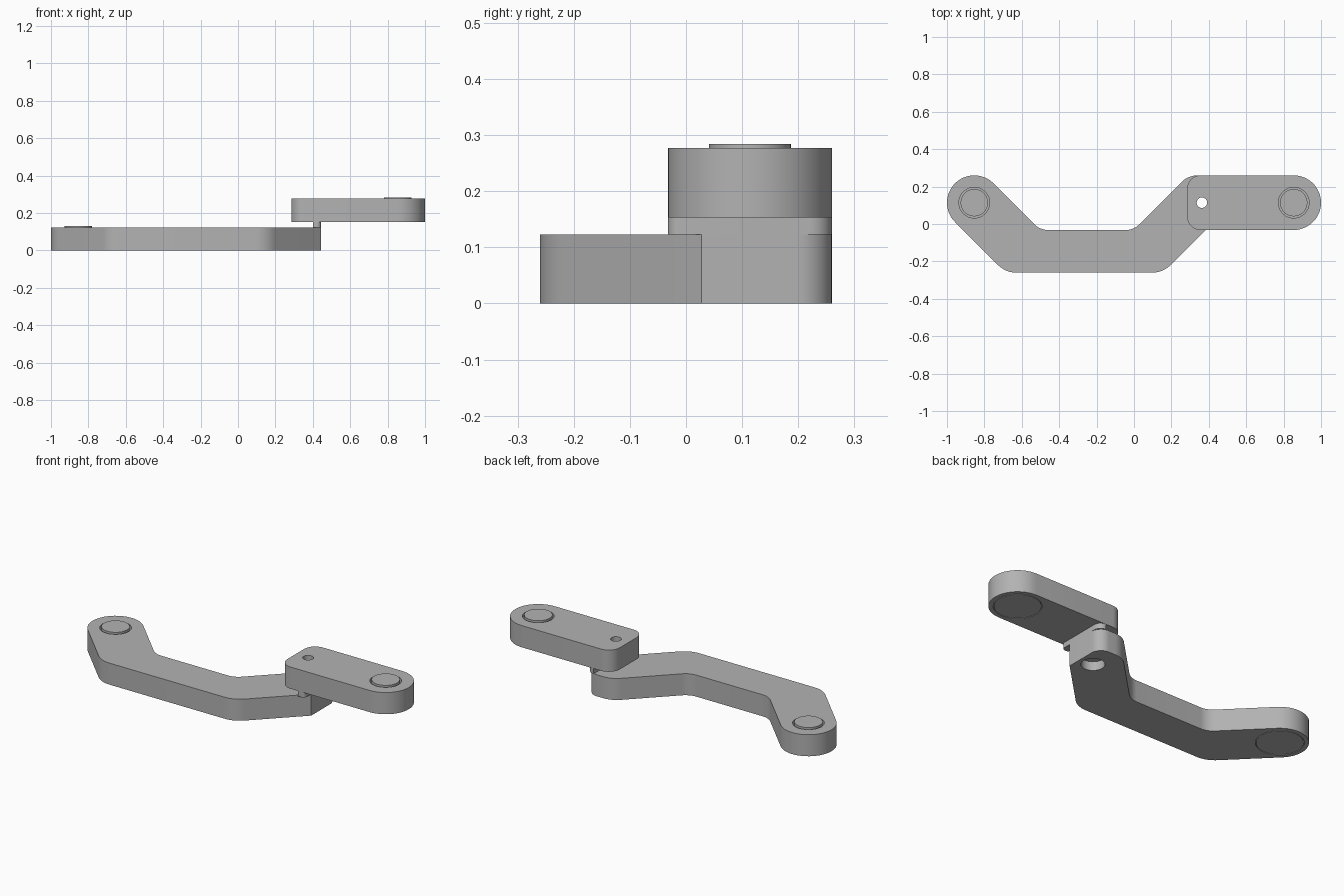
import bpy, bmesh, math
from mathutils import Vector

old = bpy.data.objects.get("Cube")
if old:
    bpy.data.objects.remove(old, do_unlink=True)

grey = bpy.data.materials.new("plain grey")
grey.use_nodes = True
grey.diffuse_color = (0.45, 0.45, 0.45, 1)
grey.node_tree.nodes["Principled BSDF"].inputs["Base Color"].default_value = grey.diffuse_color

R = 0.146            # end radius of both links
YC = 0.114           # y of the pivots
XP = 1 - R           # x distance of the outer pivots
XJ = 0.363           # x of the middle joint
Y0, Y1 = YC - R, YC + R
LOW_TOP, UP_BOTTOM, UP_TOP = 0.123, 0.153, 0.277


def rounded(corners, steps=12):
    """Outline with an arc of the given radius at each (x, y, radius) corner."""
    points = []
    for i, (x, y, r) in enumerate(corners):
        p = Vector((x, y))
        a = (Vector(corners[i - 1][:2]) - p).normalized()
        b = (Vector(corners[(i + 1) % len(corners)][:2]) - p).normalized()
        if r == 0:
            points.append(p)
            continue
        half = a.angle(b) / 2
        centre = p + (a + b).normalized() * r / math.sin(half)
        start = p + a * r / math.tan(half) - centre
        end = p + b * r / math.tan(half) - centre
        sweep = math.atan2(start.x * end.y - start.y * end.x, start.dot(end))
        for k in range(steps + 1):
            t = sweep * k / steps
            c, s = math.cos(t), math.sin(t)
            points.append(centre + Vector((start.x * c - start.y * s,
                                           start.x * s + start.y * c)))
    clean = []
    for p in points:
        if not clean or (p - clean[-1]).length > 1e-4:
            clean.append(p)
    if (clean[0] - clean[-1]).length < 1e-4:
        clean.pop()
    return clean


def circle(x, y, r, n=48):
    return [Vector((x + r * math.cos(math.tau * i / n),
                    y + r * math.sin(math.tau * i / n))) for i in range(n)]


def prism(name, outline, z0, z1):
    bm = bmesh.new()
    face = bm.faces.new([bm.verts.new((p.x, p.y, z0)) for p in outline])
    top = bmesh.ops.extrude_face_region(bm, geom=[face])["geom"]
    bmesh.ops.translate(bm, vec=(0, 0, z1 - z0),
                        verts=[v for v in top if isinstance(v, bmesh.types.BMVert)])
    bmesh.ops.recalc_face_normals(bm, faces=bm.faces)
    mesh = bpy.data.meshes.new(name)
    bm.to_mesh(mesh)
    bm.free()
    mesh.materials.append(grey)
    obj = bpy.data.objects.new(name, mesh)
    bpy.context.collection.objects.link(obj)
    return obj


def select(obj):
    bpy.ops.object.select_all(action="DESELECT")
    obj.select_set(True)
    bpy.context.view_layer.objects.active = obj


def combine(obj, other, operation):
    mod = obj.modifiers.new("combine", "BOOLEAN")
    mod.operation, mod.object, mod.solver = operation, other, "EXACT"
    select(obj)
    bpy.ops.object.modifier_apply(modifier=mod.name)
    bpy.data.objects.remove(other, do_unlink=True)


def drill(obj, x, r, z0, z1):
    cutter = prism("cutter", circle(x, YC, r), z0, z1)
    cutter.hide_render = True
    combine(obj, cutter, "DIFFERENCE")


# Cranked lower link: 45 degree arms on either side of a straight middle
D = R * math.sqrt(2)
YB = -0.26
left_out, left_in = -XP + YC - D, -XP + YC + D      # x + y on the left arm
right_in, right_out = 0.03, 0.415                   # x - y on the right arm
END = 0.443
lower_link = prism("lower_link", rounded([
    (-XP, YC + D, R), (-XP - D, YC, R),
    (left_out - YB, YB, 0.14), (right_out + YB, YB, 0.14),
    (END, END - right_out, 0), (END, Y1, 0.06), (right_in + Y1, Y1, 0.12),
    (right_in + Y0, Y0, 0.1), (left_in - Y0, Y0, 0.1)]), 0, LOW_TOP)

# Upper link: round outer end, softly cornered inner end
upper_link = prism("upper_link", rounded([
    (0.285, Y0, 0.07), (1, Y0, R), (1, Y1, R), (0.285, Y1, 0.07)]),
    UP_BOTTOM, UP_TOP)

# Raised stop between the links
spacer = prism("joint_spacer", rounded([
    (0.402, Y0, 0), (END, Y0, 0.02), (END, Y1, 0.06 * 0.66), (0.402, Y1, 0)]),
    LOW_TOP, UP_BOTTOM)

# Joint hole with a counterbore below
drill(lower_link, XJ, 0.028, -0.1, 0.2)
drill(lower_link, XJ, 0.06, -0.1, 0.05)
drill(upper_link, XJ, 0.028, 0.1, 0.4)

# Outer pivots: stepped hole and headed pin, flush below, proud above
parts = [lower_link, upper_link, spacer]
for name, link, x, z0, z1 in (("lower_pin", lower_link, -XP, 0, LOW_TOP),
                              ("upper_pin", upper_link, XP, UP_BOTTOM, UP_TOP)):
    drill(link, x, 0.082, z0 - 0.1, z1 + 0.1)
    drill(link, x, 0.122, z0 - 0.1, z0 + 0.04)
    pin = prism(name, circle(x, YC, 0.119), z0, z0 + 0.04)
    combine(pin, prism("stem", circle(x, YC, 0.073), z0 + 0.02, z1 + 0.007), "UNION")
    parts.append(pin)

for obj in parts:
    select(obj)
    bpy.ops.object.shade_smooth_by_angle(angle=math.radians(30))
